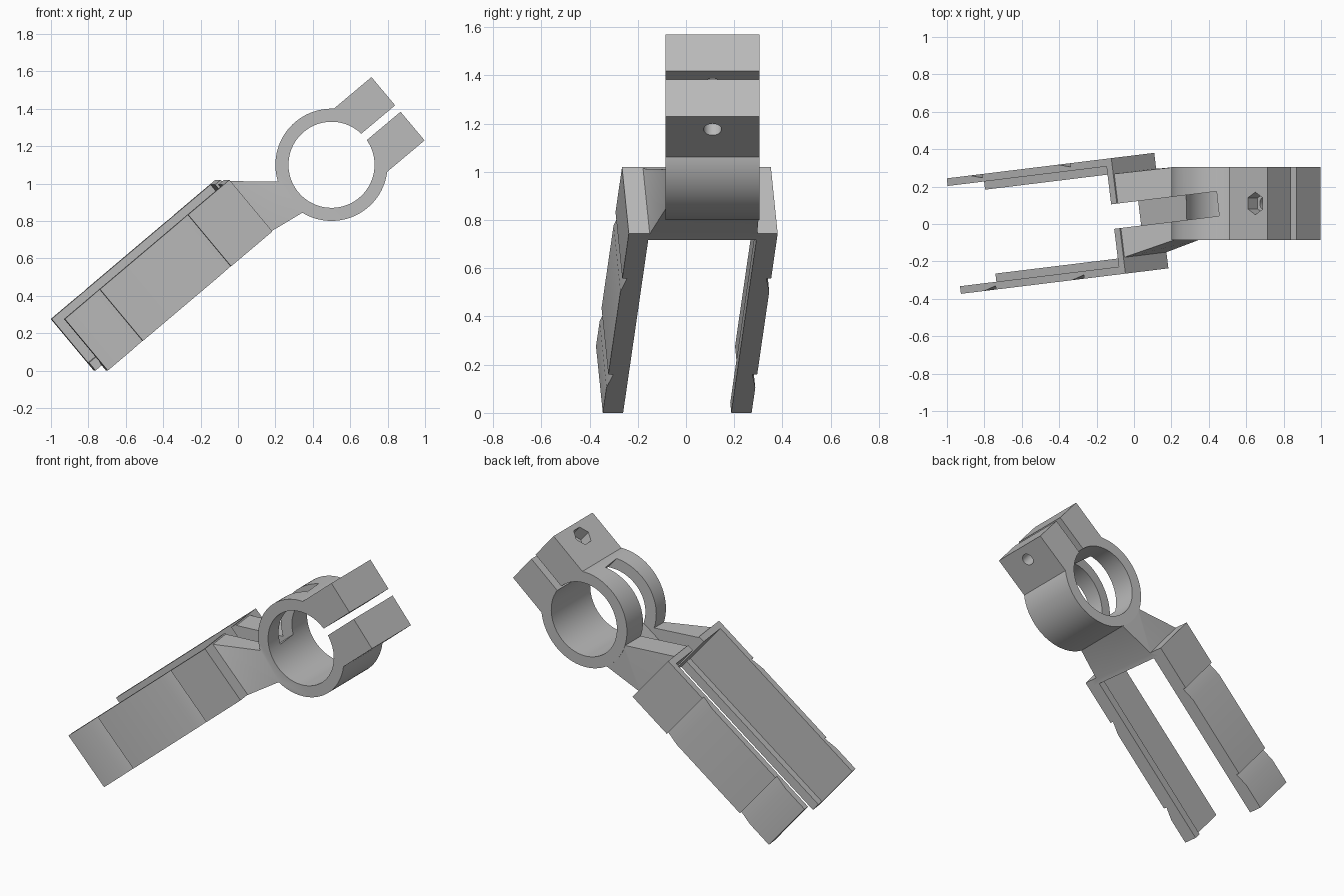
import bpy, bmesh, math
from mathutils import Matrix, Vector

cube = bpy.data.objects.get("Cube")
if cube:
    bpy.data.objects.remove(cube)

grey = bpy.data.materials.new("plain grey")
grey.use_nodes = True
colour = (0.5, 0.5, 0.5, 1)
grey.diffuse_color = colour
grey.node_tree.nodes["Principled BSDF"].inputs["Base Color"].default_value = colour

# Frames: columns are along the tilt, across the tilt, and sideways
tilt = math.radians(40)
c, s = math.cos(tilt), math.sin(tilt)
axes = Matrix(((c, -s, 0, 0), (0, 0, 1, 0), (s, c, 0, 0), (0, 0, 0, 1)))
clamp = Matrix.Translation((0.5, 0.11, 1.1)) @ axes
yaw = Matrix.Translation((0.5, 0.115, 1.1)) @ Matrix.Rotation(math.radians(7), 4, 'Z')
slot_frame = yaw @ axes
fork = yaw @ Matrix.Translation((-0.588, 0, -0.0805)) @ axes @ Matrix.Diagonal((-1, -1, 1, 1))

LENGTH, WIDTH = 1.157, 0.36
OUTER, INNER, RIB = 0.311, 0.27, 0.226
HALF = 0.195


def finish(name, bm):
    bmesh.ops.recalc_face_normals(bm, faces=bm.faces[:])
    mesh = bpy.data.meshes.new(name)
    bm.to_mesh(mesh)
    bm.free()
    mesh.materials.append(grey)
    ob = bpy.data.objects.new(name, mesh)
    bpy.context.collection.objects.link(ob)
    return ob


def prism(name, to_world, low, high):
    """Join two matching outlines of 3D points into a solid."""
    bm = bmesh.new()
    a = [bm.verts.new(to_world @ Vector(p)) for p in low]
    b = [bm.verts.new(to_world @ Vector(p)) for p in high]
    bm.faces.new(a)
    bm.faces.new(b)
    for i in range(len(a)):
        j = (i + 1) % len(a)
        bm.faces.new((a[i], a[j], b[j], b[i]))
    return finish(name, bm)


def box(name, frame, x, y, z):
    outline = [(x[0], y[0]), (x[1], y[0]), (x[1], y[1]), (x[0], y[1])]
    return prism(name, frame, [(*p, z[0]) for p in outline], [(*p, z[1]) for p in outline])


def circle(radius, sides, start=0.0):
    turn = [start + 2 * math.pi * i / sides for i in range(sides)]
    return [(radius * math.cos(t), radius * math.sin(t)) for t in turn]


def sideways_cylinder(name, radius, half):
    pts = circle(radius, 96)
    return prism(name, clamp, [(*p, -half) for p in pts], [(*p, half) for p in pts])


def bolt_cutter(name, radius, sides, v0, v1):
    pts = circle(radius, sides, math.pi / 2)
    place = lambda v: [(0.38 + x, v, y) for x, y in pts]
    return prism(name, clamp, place(v0), place(v1))


def combine(target, tool, operation):
    tool.hide_render = True
    mod = target.modifiers.new(operation, 'BOOLEAN')
    mod.operation, mod.solver, mod.object = operation, 'EXACT', tool
    bpy.context.view_layer.objects.active = target
    bpy.ops.object.modifier_apply(modifier=mod.name)
    bpy.data.objects.remove(tool)


# Clamp ring with ears, neck and crossbar
body = sideways_cylinder("clamp_ring_and_neck", 0.3, HALF)
combine(body, box("ears", clamp, (0.2, 0.465), (-0.22, 0.222), (-HALF, HALF)), 'UNION')

bm = bmesh.new()
for side in (-1, 1):
    for w in (0, WIDTH):
        bm.verts.new(fork @ Vector((0.01, w, side * RIB)))
    for x, z in ((-0.281, -0.09), (-0.15, -0.253)):
        bm.verts.new(Vector((0.5 + x, 0.11 + side * (HALF - 0.001), 1.1 + z)))
bmesh.ops.convex_hull(bm, input=bm.verts[:])
bmesh.ops.dissolve_limit(bm, angle_limit=0.001, verts=bm.verts[:], edges=bm.edges[:])
combine(body, finish("neck", bm), 'UNION')
combine(body, box("crossbar", fork, (0, 0.04), (0, WIDTH), (-INNER, INNER)), 'UNION')

# Bore, clamping gap, bolt hole, nut pocket and relief slot
for cutter in (
    sideways_cylinder("bore", 0.23, 0.5),
    box("gap", clamp, (0.15, 0.6), (-0.02, 0.025), (-0.5, 0.5)),
    bolt_cutter("bolt_hole", 0.037, 32, -0.4, 0.4),
    bolt_cutter("nut_pocket", 0.06, 6, 0.14, 0.4),
    box("relief_slot", slot_frame, (-1, 0.15), (0.09, 0.6), (-0.066, 0.066)),
):
    combine(body, cutter, 'DIFFERENCE')

# Fork arms: notched outer plates with a rib along the lower inside edge
notches = (0.29, 0.91)
profile = [(0, INNER), (0, OUTER)]
for n in notches:
    profile += [(n, OUTER), (n, OUTER - 0.02), (n + 0.085, OUTER)]
profile += [(LENGTH, OUTER), (LENGTH, INNER)]
parts = [body]
for side, label in ((1, "left"), (-1, "right")):
    low = [(a, 0, side * q) for a, q in profile]
    high = [(a, WIDTH, side * q) for a, q in profile]
    parts.append(prism(label + "_arm", fork, low, high))
    parts.append(box(label + "_arm_rib", fork, (0.04, LENGTH), (WIDTH - 0.055, WIDTH),
                     (side * RIB, side * INNER)))

# Smooth the round walls, keep the corners sharp
bpy.ops.object.select_all(action='DESELECT')
for ob in parts:
    ob.select_set(True)
bpy.context.view_layer.objects.active = body
bpy.ops.object.shade_smooth_by_angle(angle=math.radians(25))
